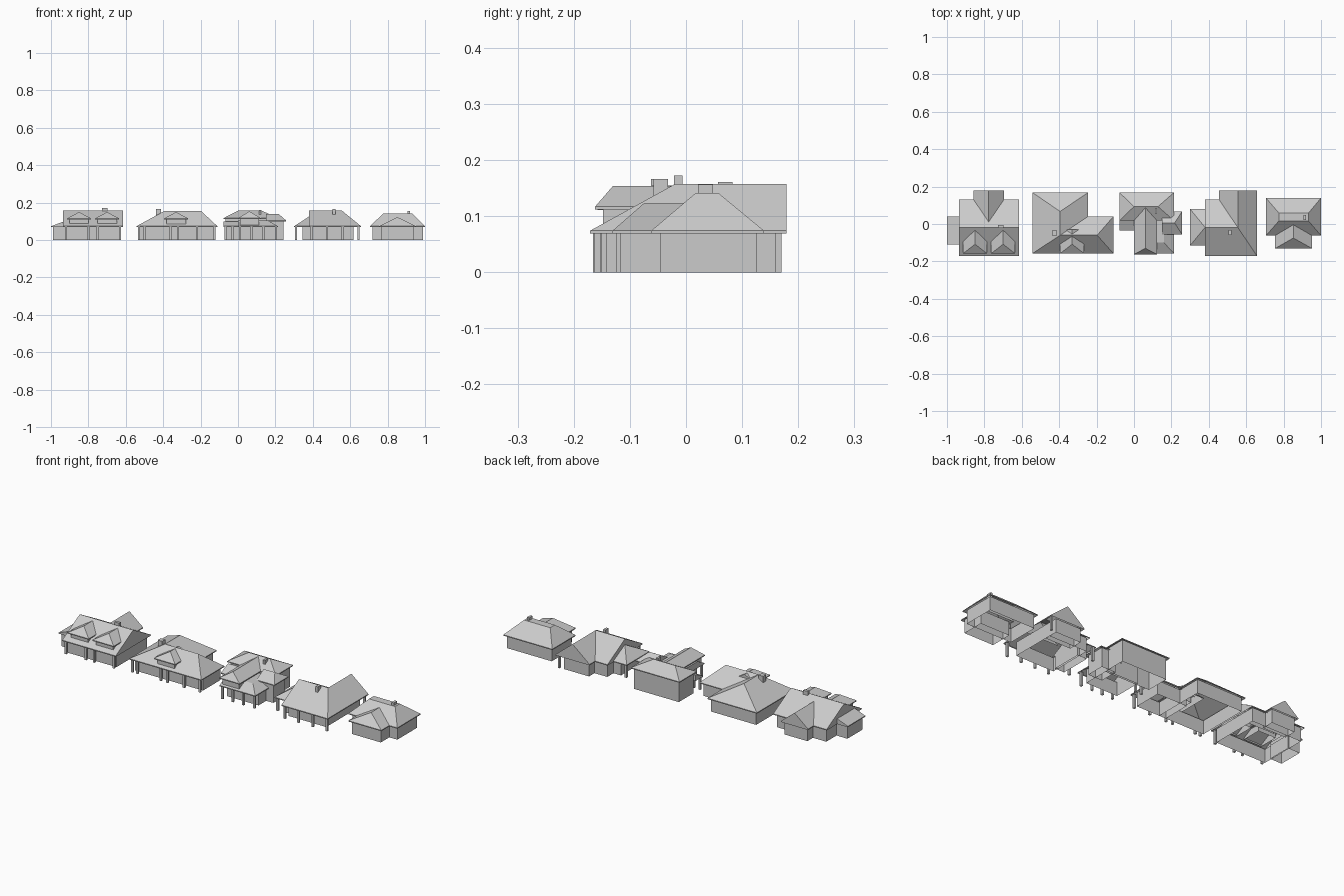
import bpy, bmesh

old = bpy.data.objects.get("Cube")
if old:
    bpy.data.objects.remove(old, do_unlink=True)

grey = bpy.data.materials.new("light_grey")
grey.use_nodes = True
grey.diffuse_color = (0.6, 0.6, 0.6, 1)
grey.node_tree.nodes["Principled BSDF"].inputs["Base Color"].default_value = grey.diffuse_color

EAVE, TOP, FASCIA = 0.074, 0.157, 0.005


def loft(name, rings, cap):
    """Join rectangles (x0, x1, y0, y1, z) from bottom to top; they may shrink to a ridge."""
    bm = bmesh.new()
    loops = [[bm.verts.new((x, y, z)) for x, y in ((a, c), (b, c), (b, d), (a, d))]
             for a, b, c, d, z in rings]
    for low, high in zip(loops, loops[1:]):
        for i in range(4):
            j = (i + 1) % 4
            bm.faces.new((low[i], low[j], high[j], high[i]))
    if cap:
        bm.faces.new(loops[-1])
    bmesh.ops.remove_doubles(bm, verts=bm.verts, dist=0.0001)
    bmesh.ops.dissolve_degenerate(bm, edges=bm.edges, dist=0.0001)
    bmesh.ops.recalc_face_normals(bm, faces=bm.faces)
    mesh = bpy.data.meshes.new(name)
    bm.to_mesh(mesh)
    bm.free()
    mesh.materials.append(grey)
    obj = bpy.data.objects.new(name, mesh)
    bpy.context.collection.objects.link(obj)
    return obj


def roof(name, base, ridge, eave=EAVE, top=TOP):
    """Hollow roof with a fascia; base and ridge are (x0, x1, y0, y1)."""
    return loft(name, [(*base, eave - FASCIA), (*base, eave), (*ridge, top)], True)


def walls(name, x0, x1, y0, y1, low=0, high=EAVE):
    return loft(name, [(x0, x1, y0, y1, low), (x0, x1, y0, y1, high)], False)


def block(name, x, y, w, d, low, high):
    sides = (x - w / 2, x + w / 2, y - d / 2, y + d / 2)
    return loft(name, [(*sides, low), (*sides, high)], True)


def posts(name, xs, y):
    for x in xs:
        block(name, x, y, 0.011, 0.011, 0, EAVE)


def dormer(name, x):
    """Small hipped dormer set in a front slope."""
    roof(name + "_roof", (x - 0.064, x + 0.064, -0.158, -0.03), (x, x, -0.108, -0.03), 0.116, 0.15)
    walls(name + "_walls", x - 0.052, x + 0.052, -0.145, -0.04, 0.08, 0.116)


# House with twin dormers, a rear gable and a side lean-to
roof("twin_dormer_main_roof", (-0.936, -0.615, -0.171, 0.131), (-0.936, -0.615, -0.02, -0.02))
roof("twin_dormer_rear_roof", (-0.858, -0.695, 0, 0.179), (-0.777, -0.777, 0, 0.179), top=0.14)
roof("twin_dormer_side_roof", (-1, -0.93, -0.11, 0.04), (-0.936, -0.93, -0.11, 0.04), top=0.098)
walls("twin_dormer_main_walls", -0.925, -0.628, -0.145, 0.118)
walls("twin_dormer_rear_walls", -0.845, -0.708, 0.1, 0.166)
walls("twin_dormer_side_walls", -0.99, -0.92, -0.1, 0.03)
posts("twin_dormer_post", (-0.92, -0.8, -0.75, -0.632), -0.16)
for x in (-0.85, -0.7):
    dormer("twin_dormer", x)
block("twin_dormer_chimney", -0.713, -0.014, 0.028, 0.015, 0.13, 0.172)

# L-shaped hipped house
roof("l_house_left_roof", (-0.543, -0.246, -0.158, 0.168), (-0.395, -0.395, -0.06, 0.067), top=0.155)
roof("l_house_right_roof", (-0.395, -0.11, -0.158, 0.04), (-0.395, -0.197, -0.06, -0.06), top=0.155)
walls("l_house_left_walls", -0.53, -0.26, -0.125, 0.155)
walls("l_house_right_walls", -0.3, -0.123, -0.125, 0.027)
posts("l_house_post", (-0.53, -0.5, -0.36, -0.32, -0.22, -0.125), -0.147)
dormer("l_house_dormer", -0.331)
block("l_house_chimney", -0.425, -0.049, 0.027, 0.026, 0.11, 0.166)

# Two-storey house with a front wing, a side wing and verandahs
roof("tall_house_main_roof", (-0.078, 0.214, 0.018, 0.168), (0, 0.128, 0.093, 0.093), 0.117)
roof("tall_house_front_roof", (0, 0.123, -0.162, 0.094), (0.061, 0.061, -0.13, 0.094), 0.117, 0.154)
roof("tall_house_side_roof", (0.15, 0.257, -0.056, 0.067), (0.15, 0.217, 0.006, 0.006), 0.105, 0.14)
roof("tall_house_verandah_roof", (0, 0.214, -0.158, 0.02), (0, 0.16, -0.1, 0.02), top=0.105)
roof("tall_house_porch_roof", (-0.078, 0.05, -0.035, 0.03), (-0.078, 0.05, 0.02, 0.03), top=0.1)
walls("tall_house_main_walls", -0.066, 0.202, 0.03, 0.156, high=0.117)
walls("tall_house_front_walls", 0.012, 0.111, -0.148, 0.04, EAVE, 0.117)
walls("tall_house_lower_walls", 0.012, 0.2, -0.11, 0.04)
walls("tall_house_side_walls", 0.16, 0.243, -0.044, 0.055, high=0.105)
posts("tall_house_post", (0.01, 0.072, 0.135, 0.202), -0.146)
posts("tall_house_porch_post", (-0.066, -0.03), -0.025)
block("tall_house_chimney", 0.117, 0.07, 0.012, 0.026, 0.12, 0.161)

# House with a tall rear gable and a low hipped side porch
roof("gable_house_main_roof", (0.38, 0.658, -0.171, 0.131), (0.38, 0.556, -0.02, -0.02))
roof("gable_house_rear_roof", (0.454, 0.658, -0.02, 0.179), (0.556, 0.556, -0.02, 0.179))
roof("gable_house_side_roof", (0.3, 0.4, -0.115, 0.08), (0.38, 0.4, -0.018, -0.018), top=0.126)
walls("gable_house_main_walls", 0.39, 0.617, -0.125, 0.118)
walls("gable_house_rear_walls", 0.467, 0.617, 0.09, 0.165)
walls("gable_house_side_walls", 0.345, 0.4, -0.1, 0.065)
posts("gable_house_post", (0.392, 0.475, 0.56, 0.645), -0.158)
posts("gable_house_rear_post", (0.645,), 0.165)
posts("gable_house_side_post", (0.311,), 0.068)
posts("gable_house_side_post", (0.311,), -0.103)
block("gable_house_chimney", 0.513, -0.045, 0.014, 0.026, 0.12, 0.166)

# Small house with a flat-topped hip and a front wing
roof("small_house_main_roof", (0.706, 1, -0.062, 0.139), (0.775, 0.932, 0.017, 0.058), top=0.141)
roof("small_house_front_roof", (0.754, 0.952, -0.131, 0.02), (0.852, 0.852, -0.075, 0.02), top=0.123)
walls("small_house_main_walls", 0.718, 0.988, -0.045, 0.126)
walls("small_house_front_walls", 0.766, 0.94, -0.118, 0)
block("small_house_chimney", 0.914, 0.035, 0.013, 0.027, 0.12, 0.156)
